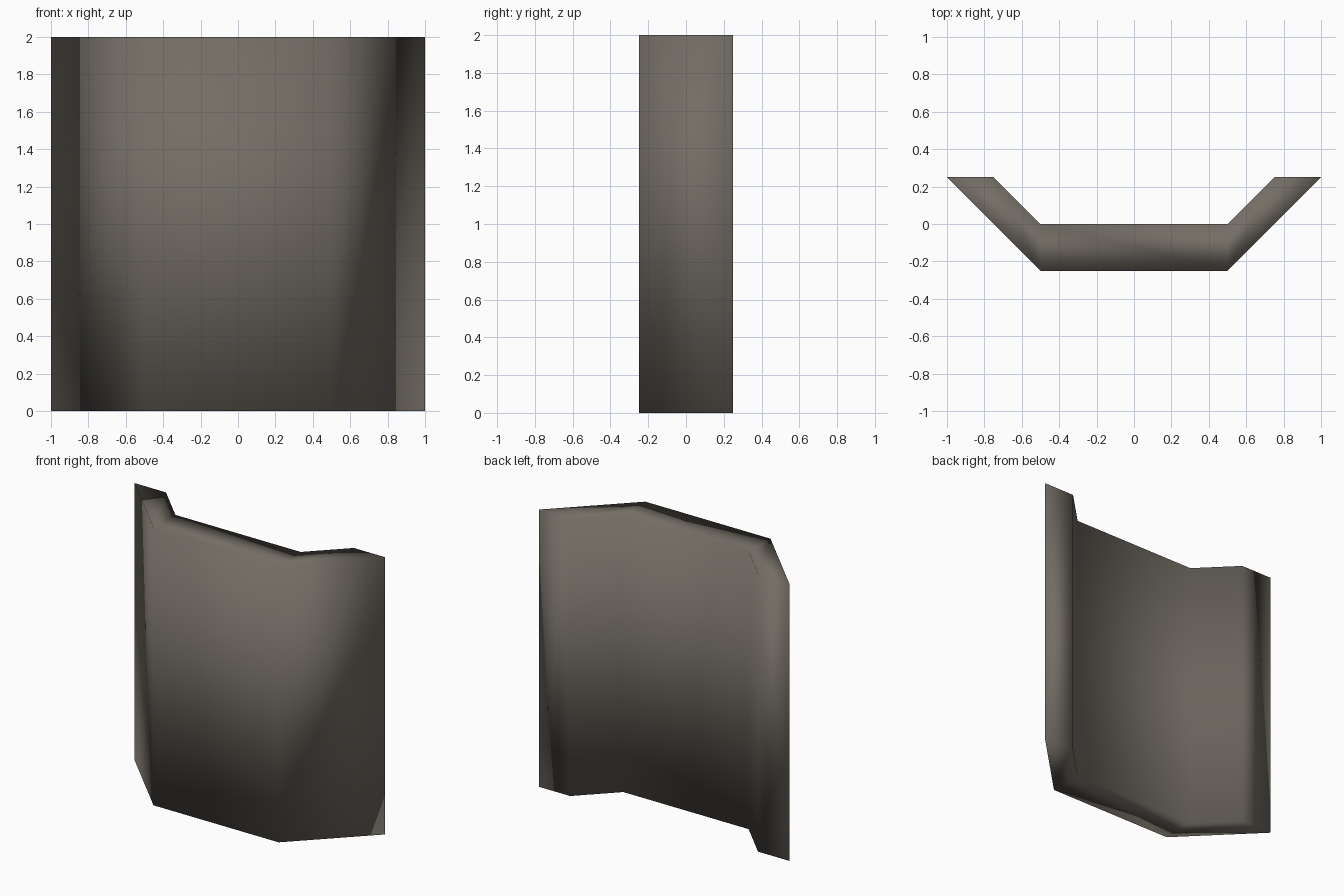
import bpy, bmesh

if "Cube" in bpy.data.objects:
    bpy.data.objects.remove(bpy.data.objects["Cube"])

# Warm grey material
mat = bpy.data.materials.new("warm_grey")
mat.diffuse_color = (0.17, 0.152, 0.127, 1)
mat.use_nodes = True
mat.node_tree.nodes["Principled BSDF"].inputs["Base Color"].default_value = mat.diffuse_color

# Right half of the tray-shaped cross-section, mirrored to the left
half = [(0.5, -0.25), (1.0, 0.25), (0.75, 0.25), (0.5, 0.0)]
profile = half + [(-x, y) for x, y in reversed(half)]

# Curved panel: profile extruded upwards
bm = bmesh.new()
base = bm.faces.new([bm.verts.new((x, y, 0)) for x, y in profile])
result = bmesh.ops.extrude_face_region(bm, geom=[base], use_keep_orig=True)
top = [g for g in result["geom"] if isinstance(g, bmesh.types.BMVert)]
bmesh.ops.translate(bm, verts=top, vec=(0, 0, 2))
bmesh.ops.recalc_face_normals(bm, faces=bm.faces)
for f in bm.faces:
    f.smooth = True

mesh = bpy.data.meshes.new("angled_panel")
bm.to_mesh(mesh)
bm.free()
mesh.materials.append(mat)
panel = bpy.data.objects.new("angled_panel", mesh)
bpy.context.collection.objects.link(panel)
